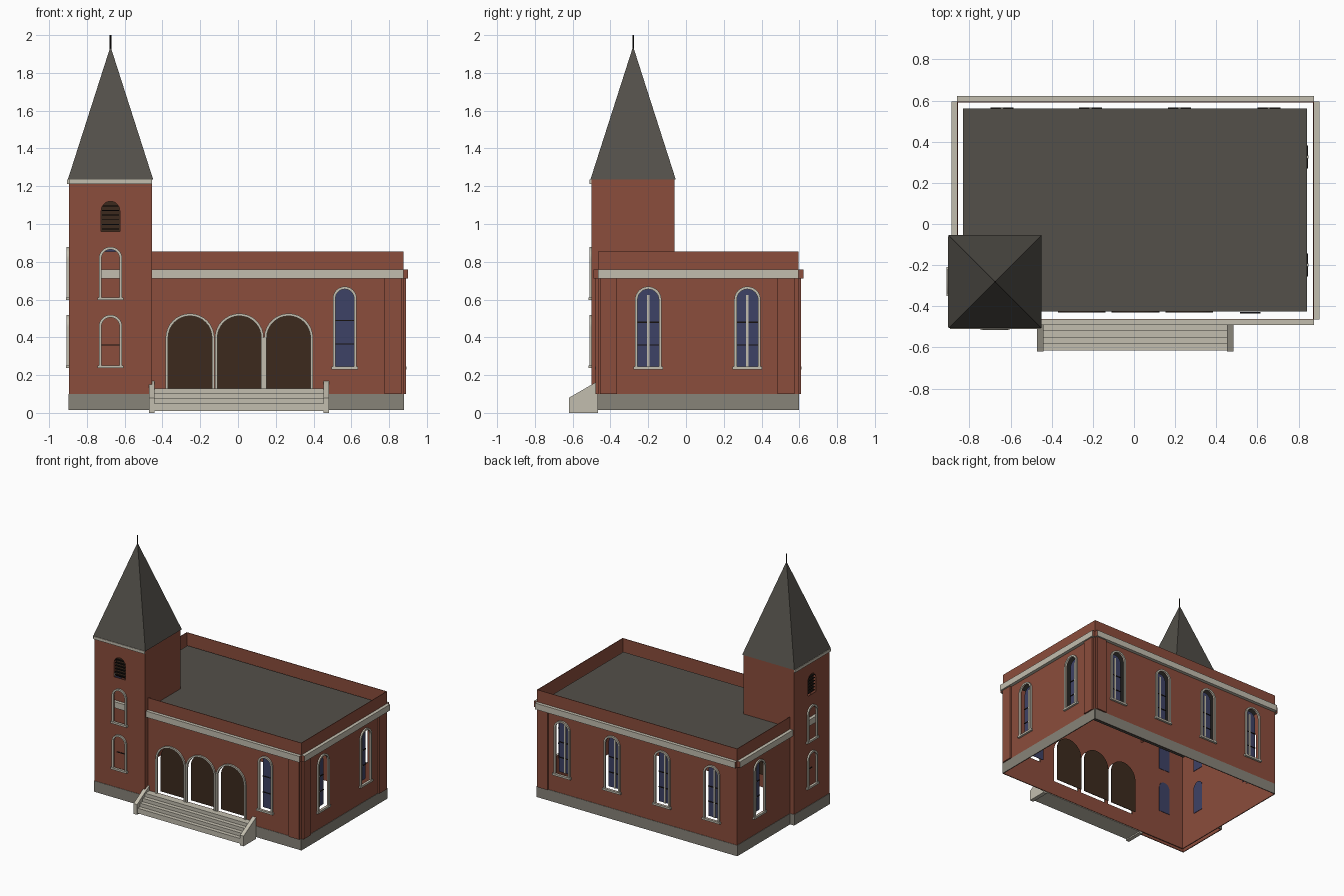
import bpy
import math
from mathutils import Matrix, Vector

if "Cube" in bpy.data.objects:
    bpy.data.objects.remove(bpy.data.objects["Cube"], do_unlink=True)


def material(name, srgb):
    rgba = [(c / 255) ** 2.2 for c in srgb] + [1]
    m = bpy.data.materials.new(name)
    m.diffuse_color = rgba
    m.use_nodes = True
    node = next(n for n in m.node_tree.nodes if n.type == 'BSDF_PRINCIPLED')
    node.inputs["Base Color"].default_value = rgba
    node.inputs["Roughness"].default_value = 0.9
    return m


BRICK = material("red brick", (138, 78, 62))
STONE = material("pale stone", (193, 188, 173))
BASE = material("grey foundation", (134, 130, 120))
SLATE = material("dark slate", (84, 81, 75))
GLASS = material("blue glass", (64, 68, 102))
WOOD = material("dark wood", (62, 46, 35))
BLACK = material("near black", (28, 24, 22))

# Wall directions, and the distance of each wall from the centre
ANGLE = {"front": 0, "right": 90, "back": 180, "left": 270}
BODY = {"front": .465, "right": .875, "back": .595, "left": .86}
TOWER = {"front": .5, "left": .895}
SKIN = .004


def slab(name, side, w, outlines, thick, mat, end_mat=None):
    """Flat shape drawn on one side: outlines after the first are holes."""
    curve = bpy.data.curves.new(name, 'CURVE')
    curve.dimensions = '2D'
    curve.fill_mode = 'BOTH'
    curve.extrude = thick / 2
    for pts in outlines:
        s = curve.splines.new('POLY')
        s.points.add(len(pts) - 1)
        for p, (u, v) in zip(s.points, pts):
            p.co = (u, v, 0, 1)
        s.use_cyclic_u = True
    temp = bpy.data.objects.new(name + "_outline", curve)
    bpy.context.collection.objects.link(temp)
    deps = bpy.context.evaluated_depsgraph_get()
    mesh = bpy.data.meshes.new_from_object(temp.evaluated_get(deps))
    bpy.data.objects.remove(temp, do_unlink=True)
    bpy.data.curves.remove(curve)
    mesh.materials.clear()
    mesh.materials.append(mat)
    if end_mat:
        mesh.materials.append(end_mat)
    for f in mesh.polygons:
        f.use_smooth = False
        f.material_index = 1 if end_mat and abs(f.normal.x) > .9 else 0
    mesh.transform(Matrix.Rotation(math.radians(ANGLE[side]), 4, 'Z')
                   @ Matrix.Rotation(math.pi / 2, 4, 'X')
                   @ Matrix.Translation((0, 0, w + thick / 2)))
    ob = bpy.data.objects.new(name, mesh)
    bpy.context.collection.objects.link(ob)
    return ob


def rect(u0, u1, v0, v1):
    return [(u0, v0), (u1, v0), (u1, v1), (u0, v1)]


def arch(u, half, z0, top, n=16):
    arc = [(u - half * math.cos(math.pi * i / n),
            top - half + half * math.sin(math.pi * i / n)) for i in range(n + 1)]
    return [(u - half, z0)] + arc + [(u + half, z0)]


def arch_frame(name, side, w, u, half, z0, top, rim):
    outline = arch(u, half + rim, z0, top + rim) + arch(u, half, z0, top)[::-1]
    slab(name + "_frame", side, w, [outline], .012, STONE)


def window(name, side, w, u, half, z0, top, bars, mullion=False, depth=.038):
    """Framed arched window; returns its opening."""
    opening = arch(u, half, z0, top)
    arch_frame(name, side, w, u, half, z0, top, .014)
    slab(name + "_sill", side, w, [rect(u - half - .022, u + half + .022, z0 - .015, z0)],
         .016, STONE)
    slab(name + "_glass", side, w - depth, [opening], .003, GLASS)
    for z in bars:
        slab(name + "_bar", side, w - .034, [rect(u - half, u + half, z - .003, z + .003)],
             .004, BLACK)
    if mullion:
        slab(name + "_mullion", side, w - .035, [rect(u - .007, u + .007, z0, top - .03)],
             .007, STONE)
    return opening


# Main windows
holes = {side: [] for side in BODY}
holes["front"].append(window("front_window", "front", BODY["front"], .565, .049,
                             .245, .655, (.365, .49)))
for side, places in (("right", (-.2, .325)), ("left", (-.325,)),
                     ("back", (-.655, -.222, .212, .642))):
    for u in places:
        holes[side].append(window(side + "_window", side, BODY[side], u, .056,
                                  .245, .655, (.36, .48), True))

# Arched entrance with three doors
for u in (-.254, .007, .268):
    holes["front"].append(arch(u, .116, .13, .513))
    arch_frame("door", "front", BODY["front"], u, .116, .13, .513, .0135)
    slab("door_panel", "front", BODY["front"] - .04, [arch(u, .116, .13, .513)], .004, WOOD)

# Main walls, foundation strips and cornices
spans = {"front": (-.86, .875), "right": (-.465, .595),
         "back": (-.875, .86), "left": (-.595, .465)}
for side, (u0, u1) in spans.items():
    w = BODY[side]
    slab(side + "_wall", side, w - SKIN, [rect(u0, u1, .015, .855)] + holes[side], SKIN, BRICK)
    slab(side + "_foundation", side, w, [rect(u0, u1, .015, .1)], .003, BASE)
    slab(side + "_cornice", side, w, [rect(u0, u1, .712, .76)], .026, STONE, BRICK)

# Corner pilasters
for side, u in (("front", .775), ("right", -.455), ("right", .485), ("back", -.865)):
    slab(side + "_pilaster", side, BODY[side], [rect(u, u + .09, .1, .712)], .014, BRICK)

# Tower faces with windows, louvre and top band
for side, u, (u0, u1) in (("front", -.675, (-.895, -.455)), ("left", .28, (.06, .5))):
    w = TOWER[side]
    cuts = [window("tower_lower_window", side, w, u, .048, .252, .505, (.36,), depth=.046),
            window("tower_upper_window", side, w, u, .048, .612, .865, (), depth=.046)]
    louvre = arch(u, .049, .96, 1.12)
    slab("tower_" + side + "_wall", side, w - SKIN,
         [rect(u0, u1, .015, 1.235)] + cuts + [louvre], SKIN, BRICK)
    slab("louvre_panel", side, w - .024, [louvre], .004, WOOD)
    for i in range(6):
        z = .972 + i * .024
        slab("louvre_slat", side, w - .02, [rect(u - .046, u + .046, z, z + .005)], .014, BLACK)
    slab("tower_" + side + "_foundation", side, w, [rect(u0, u1, .015, .1)], .003, BASE)
    slab("tower_" + side + "_band", side, w, [rect(u0, u1, 1.213, 1.235)], .01, STONE)

# Plain tower faces: full height outside the main walls, upper part above the roof
for side, w, edge, inner, far in (("right", -.455, -.5, -.465, -.06),
                                  ("back", -.06, .895, .86, .455)):
    slab("tower_" + side + "_wall", side, w - SKIN,
         [[(edge, .015), (inner, .015), (inner, .77), (far, .77), (far, 1.235), (edge, 1.235)]],
         SKIN, BRICK)
    slab("tower_" + side + "_foundation", side, w,
         [rect(min(edge, inner), max(edge, inner), .015, .1)], .003, BASE)

# Flat roof
bpy.ops.mesh.primitive_cube_add(size=1, location=(.005, .068, .768))
roof = bpy.context.object
roof.name = "flat_roof"
roof.scale = (1.67, .985, .006)
roof.data.materials.append(SLATE)

# Spire and finial
bpy.ops.mesh.primitive_cone_add(vertices=4, radius1=.226 * math.sqrt(2), radius2=0, depth=.705,
                                location=(-.675, -.28, 1.5875), rotation=(0, 0, math.pi / 4))
spire = bpy.context.object
spire.name = "spire"
spire.data.materials.append(SLATE)
bpy.ops.mesh.primitive_cylinder_add(vertices=8, radius=.004, depth=.08,
                                    location=(-.675, -.28, 1.96))
finial = bpy.context.object
finial.name = "finial"
finial.data.materials.append(BLACK)

# Entrance steps and sloping cheek walls
profile = [(-.465, .01), (-.615, .01)]
for i in range(4):
    y, z = -.615 + i * .032, .05 + i * .0267
    profile += [(y, z), (y + .032, z)]
profile[-1] = (-.465, .13)
slab("entrance_steps", "right", -.445, [profile], .897, STONE)
cheek = [(-.62, 0), (-.465, 0), (-.465, .168), (-.485, .158), (-.62, .08)]
for name, x in (("right_cheek_wall", -.472), ("left_cheek_wall", .452)):
    slab(name, "right", x, [cheek], .031, STONE)
